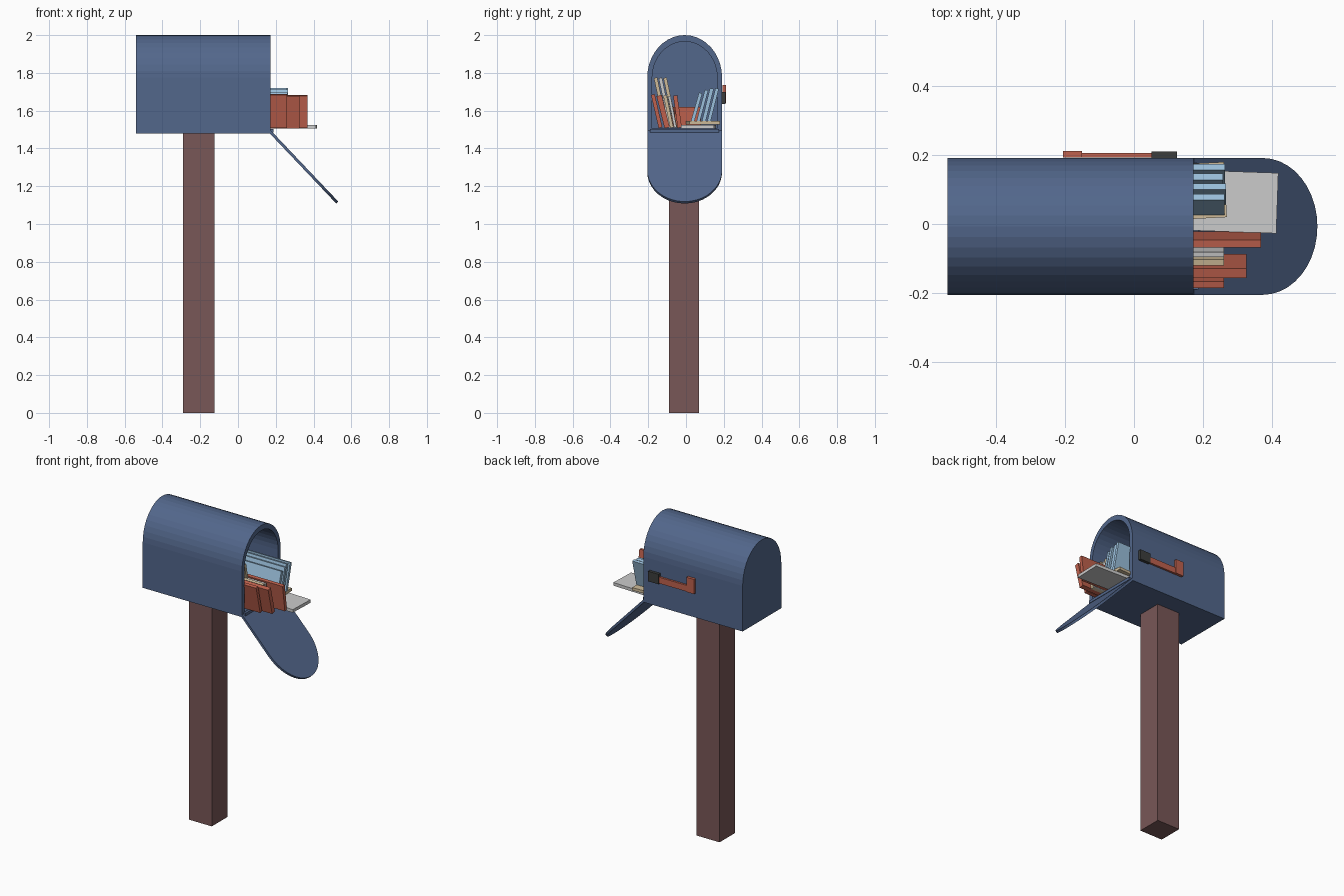
import bpy, bmesh
from math import sin, cos, pi, radians
from mathutils import Matrix, Vector

if "Cube" in bpy.data.objects:
    bpy.data.objects.remove(bpy.data.objects["Cube"])


def material(name, rgb):
    m = bpy.data.materials.new(name)
    m.diffuse_color = (*rgb, 1)
    m.use_nodes = True
    m.node_tree.nodes["Principled BSDF"].inputs["Base Color"].default_value = m.diffuse_color
    return m


NAVY = material("navy", (0.085, 0.135, 0.26))
WOOD = material("wood", (0.19, 0.095, 0.095))
RED = material("red", (0.52, 0.12, 0.075))
SKY = material("sky", (0.33, 0.53, 0.72))
CREAM = material("cream", (0.62, 0.5, 0.32))
DARK = material("dark", (0.045, 0.048, 0.045))
CY = -0.007


def finish(name, bm, mat):
    bmesh.ops.recalc_face_normals(bm, faces=bm.faces)
    mesh = bpy.data.meshes.new(name)
    bm.to_mesh(mesh)
    bm.free()
    ob = bpy.data.objects.new(name, mesh)
    bpy.context.collection.objects.link(ob)
    if mat:
        mesh.materials.append(mat)
    return ob


def box(name, lo, hi, mat, matrix=Matrix()):
    lo, hi = Vector(lo), Vector(hi)
    bm = bmesh.new()
    bmesh.ops.create_cube(bm, size=1, matrix=matrix @ Matrix.Translation((lo + hi) / 2)
                          @ Matrix.Diagonal((*(hi - lo), 1)))
    return finish(name, bm, mat)


def arch(half, base, spring, top, n=20):
    """Flat-bottomed arch outline as (y, z) pairs."""
    pts = [(-half, base), (half, base)]
    pts += [(half * cos(pi * i / n), spring + (top - spring) * sin(pi * i / n))
            for i in range(n + 1)]
    return pts


def ring(bm, pts, x):
    return [bm.verts.new((x, CY + y, z)) for y, z in pts]


def bridge(bm, a, b):
    for i in range(len(a)):
        j = (i + 1) % len(a)
        bm.faces.new((a[i], a[j], b[j], b[i]))


# Post
box("post", (-0.29, -0.09, 0), (-0.125, 0.07, 1.485), WOOD)

# Hollow arched body, open at the +x end
bm = bmesh.new()
outer, inner = arch(0.198, 1.48, 1.775, 2.0), arch(0.172, 1.505, 1.775, 1.966)
loops = [ring(bm, outer, -0.54), ring(bm, outer, 0.172),
         ring(bm, inner, 0.172), ring(bm, inner, -0.515)]
for a, b in zip(loops, loops[1:]):
    bridge(bm, a, b)
bm.faces.new(loops[0])
bm.faces.new(loops[3])
finish("mailbox_body", bm, NAVY)

# Door, hanging open from the lower front edge
bm = bmesh.new()
outline = arch(0.198, 0, 0.29, 0.52)
a, b = ring(bm, outline, 0), ring(bm, outline, 0.015)
bridge(bm, a, b)
bm.faces.new(a)
bm.faces.new(b)
door = finish("door", bm, NAVY)
door.location = (0.173, 0, 1.496)
door.rotation_euler = (0, radians(136.5), 0)
box("hinge", (0.165, -0.19, 1.485), (0.187, 0.176, 1.503), NAVY)

# Signal flag on the +y side
box("flag_pivot", (0.05, 0.188, 1.635), (0.125, 0.21, 1.70), DARK)
box("flag_arm", (-0.15, 0.193, 1.64), (0.05, 0.206, 1.68), RED)
box("flag_tip", (-0.205, 0.193, 1.64), (-0.15, 0.211, 1.735), RED)

# Standing letters: name, material, x0, x1, foot y, foot z, height, thickness, lean
letters = [
    ("red_letter", RED, -0.10, 0.260, -0.135, 1.51, 0.180, 0.020, -13),
    ("red_letter", RED, -0.06, 0.325, -0.100, 1.51, 0.175, 0.028, -14),
    ("cream_letter", CREAM, -0.12, 0.260, -0.075, 1.51, 0.175, 0.018, -12),
    ("grey_letter", None, -0.12, 0.260, -0.056, 1.51, 0.170, 0.014, -11),
    ("red_letter", RED, -0.02, 0.367, -0.033, 1.51, 0.172, 0.022, -8),
    ("tall_letter", CREAM, -0.30, 0.13, -0.105, 1.51, 0.270, 0.018, -12),
    ("tall_letter", None, -0.30, 0.12, -0.080, 1.51, 0.270, 0.018, -12),
    ("tall_letter", CREAM, -0.30, 0.13, -0.055, 1.51, 0.270, 0.018, -12),
    ("blue_letter", SKY, -0.10, 0.262, 0.035, 1.545, 0.155, 0.018, 16),
    ("blue_letter", SKY, -0.12, 0.266, 0.065, 1.545, 0.170, 0.018, 15),
    ("blue_letter", SKY, -0.10, 0.258, 0.094, 1.545, 0.178, 0.020, 14),
    ("blue_letter", SKY, -0.12, 0.264, 0.122, 1.545, 0.178, 0.018, 14),
]
for name, mat, x0, x1, y, z, h, t, lean in letters:
    m = Matrix.Translation((0, y, z)) @ Matrix.Rotation(radians(-lean), 4, 'X')
    box(name, (x0, -t / 2, 0), (x1, t / 2, h), mat, m)

# Flat parcels: name, material, centre, size, turn
flats = [
    ("flat_grey_parcel", None, (0.25, 0.066, 1.515), (0.33, 0.175, 0.02), -2),
    ("flat_cream_parcel", CREAM, (0.08, 0.09, 1.537), (0.37, 0.16, 0.018), 3),
    ("inner_red_parcel", RED, (-0.25, 0.0, 1.565), (0.30, 0.14, 0.11), 4),
]
for name, mat, c, s, turn in flats:
    m = Matrix.Translation(c) @ Matrix.Rotation(radians(turn), 4, 'Z')
    box(name, -Vector(s) / 2, Vector(s) / 2, mat, m)
